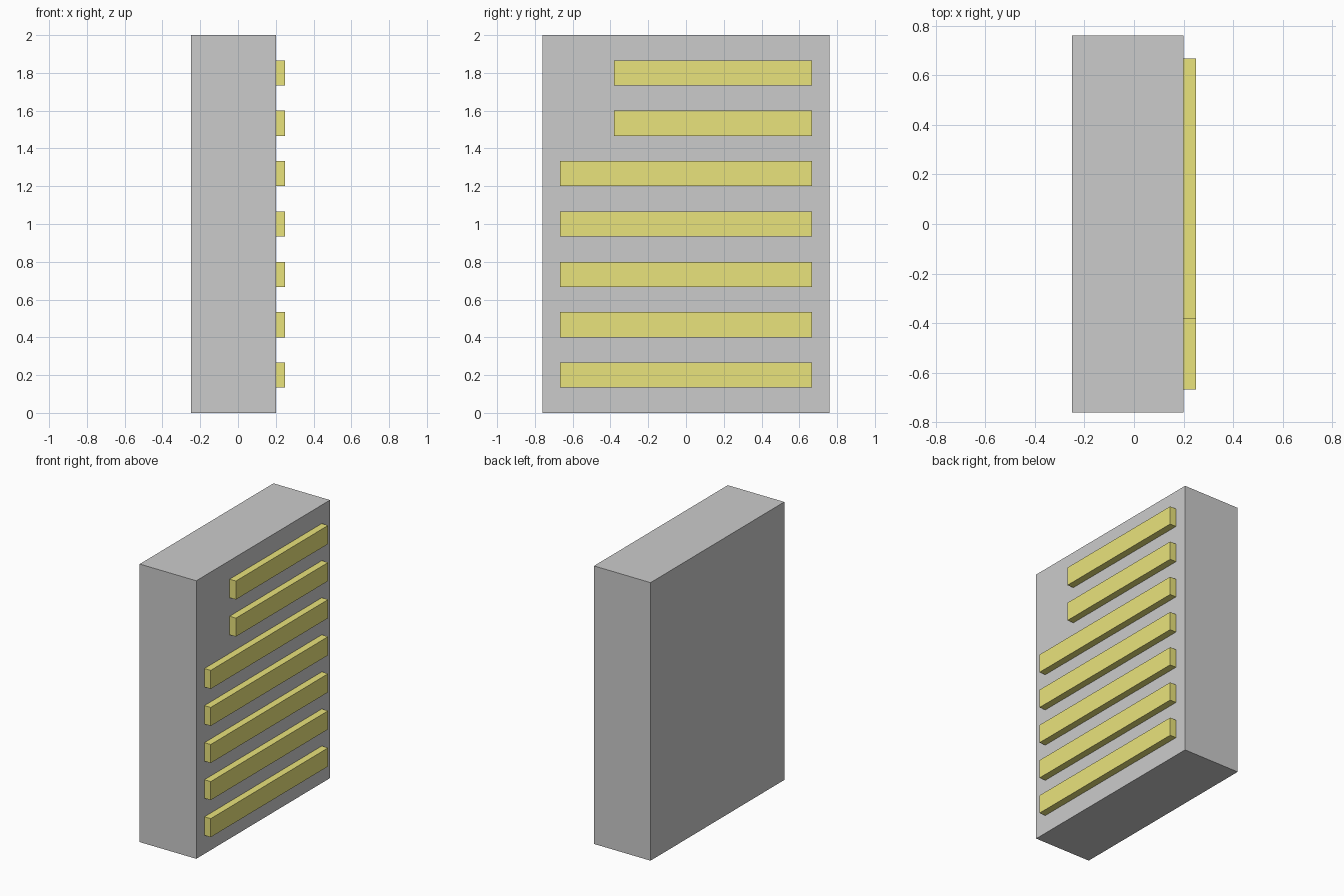
import bpy

if "Cube" in bpy.data.objects:
    bpy.data.objects.remove(bpy.data.objects["Cube"])


def box(name, lo, hi, material=None):
    """Axis-aligned box between two corners."""
    centre = [(a + b) / 2 for a, b in zip(lo, hi)]
    bpy.ops.mesh.primitive_cube_add(size=1, location=centre)
    obj = bpy.context.object
    obj.name = name
    obj.scale = [b - a for a, b in zip(lo, hi)]
    bpy.ops.object.transform_apply(location=False, rotation=False, scale=True)
    if material:
        obj.data.materials.append(material)
    return obj


yellow = bpy.data.materials.new("yellow")
yellow.diffuse_color = (0.82, 0.77, 0.2, 1)
yellow.use_nodes = True
yellow.node_tree.nodes["Principled BSDF"].inputs["Base Color"].default_value = yellow.diffuse_color

BODY_FACE = 0.2   # x of the face carrying the bars
BAR_FRONT = 0.25
UNIT = 2 / 15     # bar height, and gap between bars

# Main slab
box("body", (-0.25, -0.76, 0), (BODY_FACE, 0.76, 2))

# Raised bars: five long ones, then two short ones at the top
for i in range(7):
    z = UNIT * (1 + 2 * i)
    y_start = -0.667 if i < 5 else -0.381
    box(f"bar_{i + 1}", (BODY_FACE, y_start, z), (BAR_FRONT, 0.667, z + UNIT), yellow)
